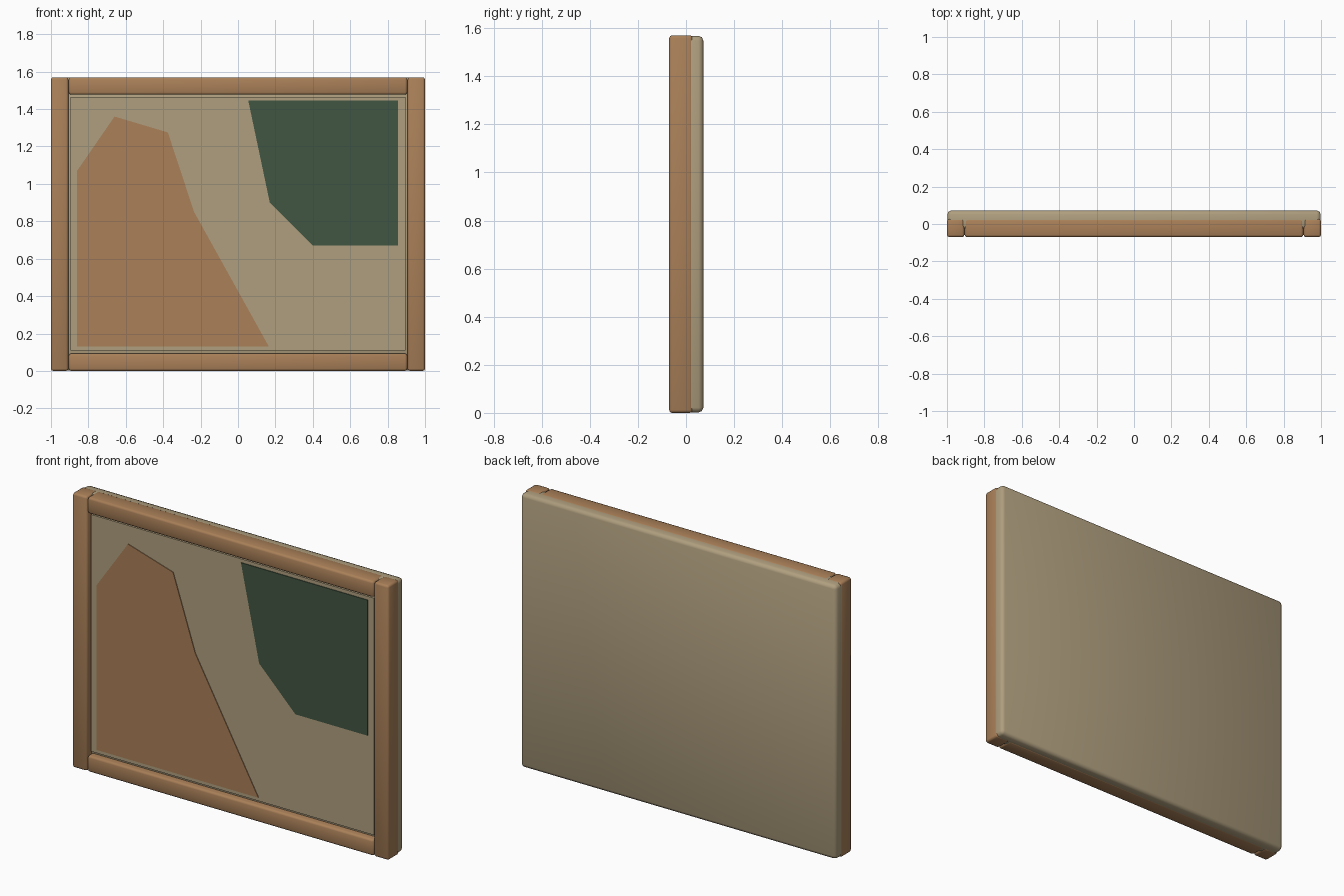
import bpy
import bmesh

cube = bpy.data.objects.get("Cube")
if cube:
    bpy.data.objects.remove(cube, do_unlink=True)


def material(name, rgb):
    mat = bpy.data.materials.new(name)
    mat.use_nodes = True
    mat.diffuse_color = (*rgb, 1)
    mat.node_tree.nodes["Principled BSDF"].inputs["Base Color"].default_value = (*rgb, 1)
    return mat


WOOD = material("brown wood", (0.40, 0.215, 0.098))
CANVAS = material("pale canvas", (0.43, 0.345, 0.21))
GREEN = material("dark green", (0.054, 0.092, 0.054))


def add_object(name, bm, mat):
    bmesh.ops.recalc_face_normals(bm, faces=bm.faces)
    mesh = bpy.data.meshes.new(name)
    bm.to_mesh(mesh)
    bm.free()
    mesh.materials.append(mat)
    obj = bpy.data.objects.new(name, mesh)
    bpy.context.collection.objects.link(obj)
    return obj


def box(name, mat, x, y, z, bevel=0.0):
    """Box from (min, max) ranges, with softly rounded edges."""
    bm = bmesh.new()
    bmesh.ops.create_cube(bm, size=1)
    for v in bm.verts:
        v.co = [r[0] if c < 0 else r[1] for c, r in zip(v.co, (x, y, z))]
    if bevel:
        bmesh.ops.bevel(bm, geom=bm.edges[:], offset=bevel, segments=2,
                        profile=0.5, affect='EDGES')
        for f in bm.faces:
            f.smooth = True
    return add_object(name, bm, mat)


def plate(name, mat, outline, front, thickness=0.005):
    """Thin upright plate with an outline in x and z."""
    bm = bmesh.new()
    face = bm.faces.new([bm.verts.new((x, front, z)) for x, z in outline])
    extruded = bmesh.ops.extrude_face_region(bm, geom=[face])["geom"]
    for v in extruded:
        if isinstance(v, bmesh.types.BMVert):
            v.co.y += thickness
    return add_object(name, bm, mat)


HEIGHT = 1.57
BAR = 0.093
FRAME_Y = (-0.07, 0.028)

# Backing board and the raised canvas panel
box("backing_board", CANVAS, (-0.998, 0.998), (-0.03, 0.072), (0.002, HEIGHT - 0.002), 0.02)
box("canvas_panel", CANVAS, (-0.895, 0.895), (-0.048, -0.02), (0.11, 1.465))

# Frame uprights and rails
for side, s in (("left", 1), ("right", -1)):
    box(side + "_frame_upright", WOOD, sorted((s, s * (1 - BAR))), FRAME_Y, (0, HEIGHT), 0.012)
for level, z in (("bottom", 0), ("top", HEIGHT - BAR)):
    box(level + "_frame_rail", WOOD, (BAR - 0.998, 0.998 - BAR), FRAME_Y, (z, z + BAR), 0.012)

# Painted shapes on the canvas
plate("brown_painted_shape", WOOD,
      [(-0.86, 0.13), (0.165, 0.13), (-0.235, 0.85),
       (-0.375, 1.275), (-0.66, 1.36), (-0.86, 1.07)], -0.052)
plate("green_painted_shape", GREEN,
      [(0.055, 1.445), (0.17, 0.9), (0.4, 0.67), (0.855, 0.67), (0.855, 1.445)], -0.052)
